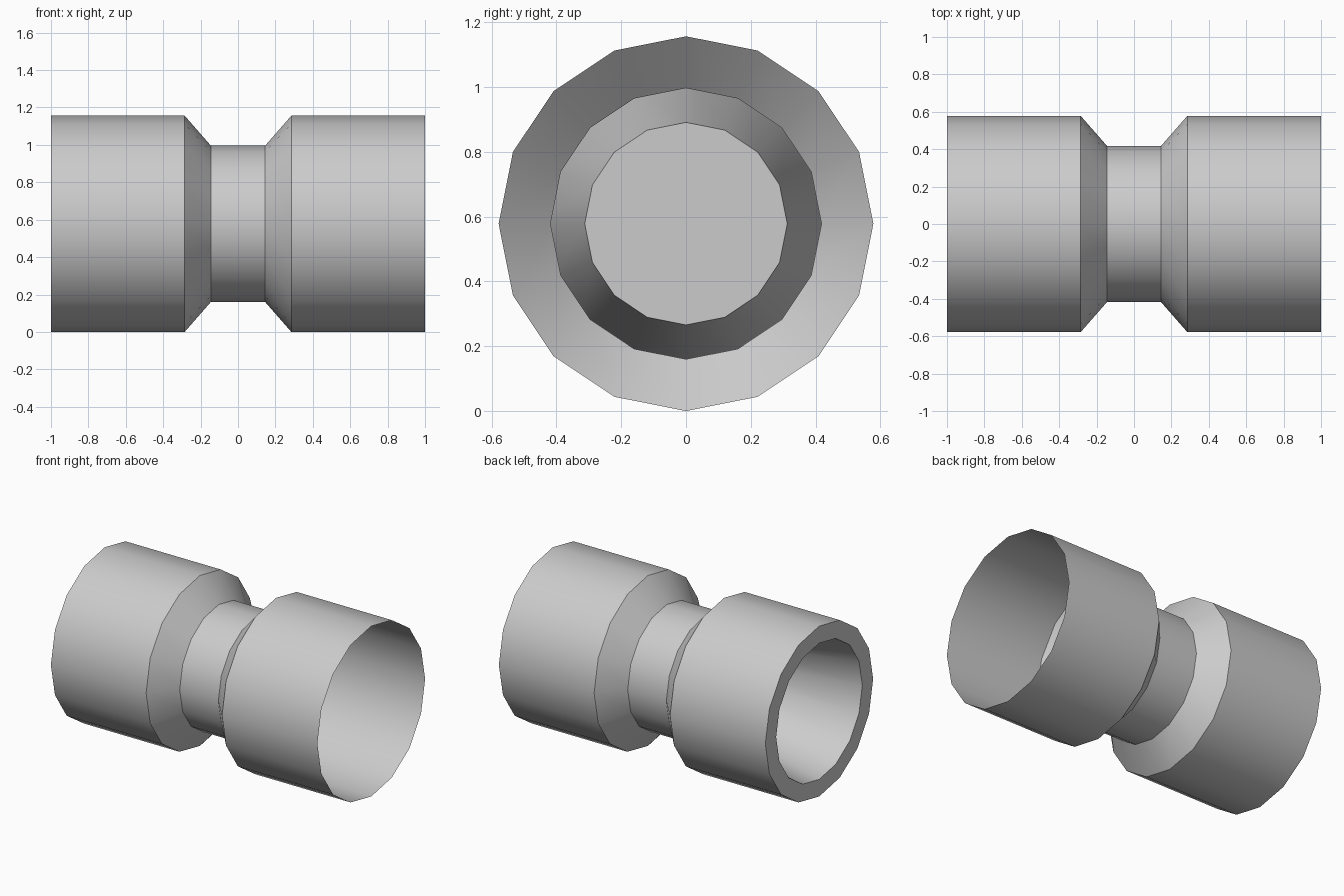
import bpy, bmesh
from math import sin, cos, tau, radians

if "Cube" in bpy.data.objects:
    bpy.data.objects.remove(bpy.data.objects["Cube"])

SIDES = 16
R_BODY, R_NECK, R_BORE, R_END = 0.578, 0.418, 0.462, 0.3125

# (x, radius) from the open right end, along the outside, round the left rim, into the tapered bore
PROFILE = [
    (1.0, R_BODY), (0.285, R_BODY), (0.145, R_NECK),
    (-0.145, R_NECK), (-0.285, R_BODY), (-1.0, R_BODY),
    (-1.0, R_BORE), (-0.15, R_END),
]


def lathe_x(name, profile, sides, centre_z):
    bm = bmesh.new()
    rings = []
    for x, r in profile:
        rings.append([bm.verts.new((x, r * sin(tau * i / sides),
                                    centre_z + r * cos(tau * i / sides)))
                      for i in range(sides)])
    for a, b in zip(rings, rings[1:]):
        for i in range(sides):
            j = (i + 1) % sides
            bm.faces.new((a[i], b[i], b[j], a[j]))
    # blind end of the bore; the right end stays open
    bm.faces.new(rings[-1])
    bmesh.ops.recalc_face_normals(bm, faces=bm.faces)
    # make the outer wall face outwards
    bm.faces.ensure_lookup_table()
    f = bm.faces[0]
    c = f.calc_center_median()
    if f.normal.y * c.y + f.normal.z * (c.z - centre_z) < 0:
        bmesh.ops.reverse_faces(bm, faces=bm.faces)
    mesh = bpy.data.meshes.new(name)
    bm.to_mesh(mesh)
    bm.free()
    ob = bpy.data.objects.new(name, mesh)
    bpy.context.collection.objects.link(ob)
    bpy.context.view_layer.objects.active = ob
    ob.select_set(True)
    bpy.ops.object.shade_smooth_by_angle(angle=radians(30))
    return ob


# Pipe coupling with a narrow waist
lathe_x("pipe_coupling", PROFILE, SIDES, R_BODY)
